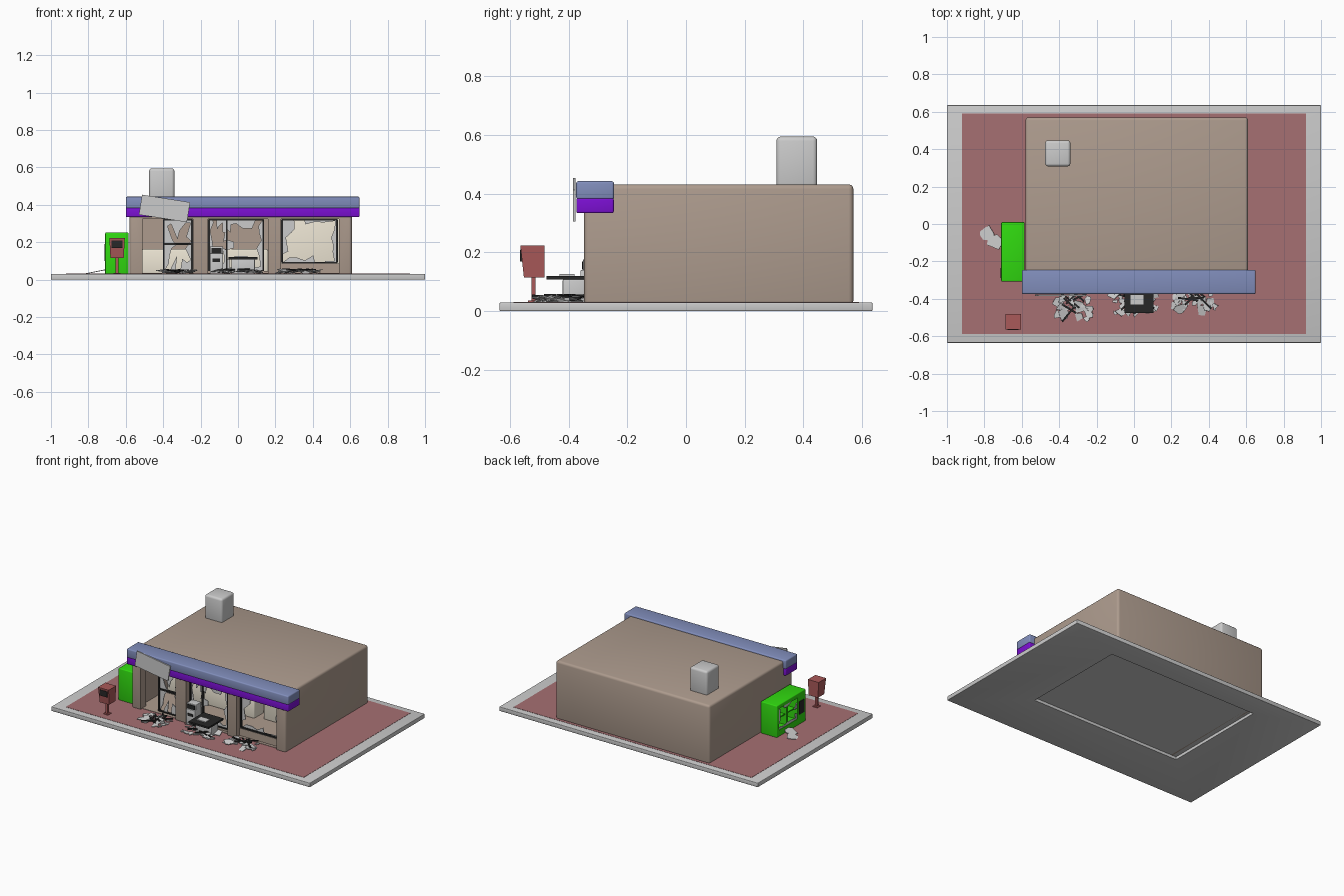
import bpy, bmesh, math, random
from mathutils import Matrix, Vector, Euler

if "Cube" in bpy.data.objects:
    bpy.data.objects.remove(bpy.data.objects["Cube"])

random.seed(7)
mats = {}
COLORS = dict(brown=(0.42, 0.33, 0.27), paving=(0.38, 0.16, 0.17), purple=(0.2, 0.005, 0.65),
              blue=(0.22, 0.27, 0.5), green=(0.03, 0.7, 0.005), red=(0.4, 0.1, 0.1),
              cream=(0.85, 0.79, 0.66), black=(0.02, 0.02, 0.02))


def paint(ob, color):
    if color:
        if color not in mats:
            mats[color] = bpy.data.materials.new(color)
            mats[color].diffuse_color = (*COLORS[color], 1)
        ob.data.materials.append(mats[color])
    return ob


def finish(name, bm, color=None):
    bmesh.ops.recalc_face_normals(bm, faces=bm.faces)
    me = bpy.data.meshes.new(name)
    bm.to_mesh(me)
    bm.free()
    ob = bpy.data.objects.new(name, me)
    bpy.context.collection.objects.link(ob)
    return paint(ob, color)


def add_box(bm, x, y, z):
    size = [b - a for a, b in (x, y, z)]
    mid = [(a + b) / 2 for a, b in (x, y, z)]
    return bmesh.ops.create_cube(bm, size=1, matrix=Matrix.Translation(mid) @ Matrix.Diagonal((*size, 1)))["verts"]


def box(name, x, y, z, color=None, bevel=0):
    bm = bmesh.new()
    add_box(bm, x, y, z)
    if bevel:
        bmesh.ops.bevel(bm, geom=bm.edges[:], offset=bevel, segments=3, profile=0.5, affect='EDGES')
    ob = finish(name, bm, color)
    if bevel:
        smooth(ob)
    return ob


def smooth(ob):
    bpy.ops.object.select_all(action='DESELECT')
    ob.select_set(True)
    bpy.context.view_layer.objects.active = ob
    bpy.ops.object.shade_smooth_by_angle(angle=math.radians(35))


def cut(ob, *boxes):
    for b in boxes:
        cutter = box("cutter", *b)
        cutter.hide_render = True
        mod = ob.modifiers.new("cut", 'BOOLEAN')
        mod.operation, mod.solver, mod.object = 'DIFFERENCE', 'EXACT', cutter
        bpy.context.view_layer.objects.active = ob
        bpy.ops.object.modifier_apply(modifier=mod.name)
        bpy.data.objects.remove(cutter)


def add_shard(bm, matrix, radius, thick=0.004):
    n = random.randint(4, 6)
    rim = []
    for i in range(n):
        a = 2 * math.pi * (i + random.uniform(-.3, .3)) / n
        r = radius * random.uniform(.6, 1.15)
        rim.append((r * math.cos(a), r * math.sin(a)))
    lo, hi = ([bm.verts.new(matrix @ Vector((u, v, h))) for u, v in rim] for h in (-thick / 2, thick / 2))
    bm.faces.new(lo[::-1])
    bm.faces.new(hi)
    for i in range(n):
        j = (i + 1) % n
        bm.faces.new((lo[i], lo[j], hi[j], hi[i]))


def broken_glass(name, center, w, h, rot=0, reach=0.55, n=5):
    # jagged ring of glass left in a frame
    bm = bmesh.new()
    c = [(-1, -1), (1, -1), (1, 1), (-1, 1)]
    outer, inner = [], []
    for k in range(4):
        (x0, z0), (x1, z1) = c[k], c[(k + 1) % 4]
        for i in range(n):
            t = i / n
            px, pz = (x0 + (x1 - x0) * t) * w / 2, (z0 + (z1 - z0) * t) * h / 2
            s = random.uniform(.06, reach)
            outer.append(bm.verts.new((px, 0, pz)))
            inner.append(bm.verts.new((px * (1 - s), 0, pz * (1 - s))))
    m = len(outer)
    for i in range(m):
        j = (i + 1) % m
        if random.random() < .85:
            bm.faces.new((outer[i], outer[j], inner[j], inner[i]))
    bmesh.ops.delete(bm, geom=[v for v in bm.verts if not v.link_faces], context='VERTS')
    ob = finish(name, bm)
    ob.location, ob.rotation_euler = center, (0, 0, rot)
    ob.modifiers.new("thickness", 'SOLIDIFY').thickness = 0.005


def frame(name, x, z, y, posts=(), rails=()):
    bm = bmesh.new()
    t, d = 0.005, (y - .008, y + .008)
    for px in (*x, *posts):
        add_box(bm, (px - t, px + t), d, z)
    for pz in (*z, *rails):
        add_box(bm, x, d, (pz - t, pz + t))
    finish(name, bm, "black")


def debris(name, x, y, count):
    # glass pieces and bent frame bars on the ground
    glass, bars = bmesh.new(), bmesh.new()
    for i in range(count):
        r = random.uniform(.012, .036)
        rot = Euler((random.uniform(-.25, .25), random.uniform(-.25, .25), random.uniform(0, 6.3))).to_matrix().to_4x4()
        add_shard(glass, Matrix.Translation((random.uniform(*x), random.uniform(*y), random.uniform(.037, .05))) @ rot, r)
    for i in range(7):
        half = random.uniform(.03, .075)
        vs = add_box(bars, (-half, half), (-.005, .005), (-.004, .004))
        pos = (random.uniform(x[0] + .06, x[1] - .05), random.uniform(y[0] + .03, y[1]), random.uniform(.04, .055))
        rot = Euler((0, random.uniform(-.1, .1), random.uniform(-.9, .9))).to_matrix().to_4x4()
        bmesh.ops.transform(bars, matrix=Matrix.Translation(pos) @ rot, verts=vs)
    finish(name + "_glass", glass)
    finish(name + "_bars", bars, "black")


# ground slab with recessed underside, and paving
slab = box("ground_slab", (-1, 1), (-.635, .635), (0, .03), bevel=.004)
cut(slab, ((-.58, .58), (-.28, .475), (-.05, .02)))
box("paving", (-.92, .92), (-.587, .59), (.025, .0315), "paving")

# hollow shop building with three front openings
shop = box("shop_walls", (-.58, .61), (-.347, .57), (.02, .432), "brown", bevel=.016)
cut(shop, ((-.54, .57), (-.285, .53), (.0, .385)),
    ((-.51, -.24), (-.4, -.2), (.0, .325)),
    ((-.16, .16), (-.4, -.2), (.0, .325)),
    ((.23, .54), (-.4, -.2), (.0, .325)))
smooth(shop)
box("shop_floor", (-.56, .59), (-.33, .55), (.028, .034), "brown")
box("window_sill_wall", (.22, .55), (-.31, -.28), (.03, .085), "brown")
box("low_sill", (-.17, .17), (-.31, -.28), (.03, .045), "brown")
box("roof_vent", (-.475, -.34), (.308, .447), (.42, .595), bevel=.015)

# fascia and the loose sign panel
box("fascia_lower", (-.6, .65), (-.373, -.246), (.334, .385), "purple", .006)
box("fascia_upper", (-.6, .65), (-.374, -.245), (.38, .443), "blue", .008)
sign = box("loose_sign_panel", (-.13, .13), (-.004, .004), (-.054, .054))
sign.location, sign.rotation_euler = (-.393, -.38, .38), (0, math.radians(9), 0)

# interior counters
box("counter", (-.515, .16), (-.05, .06), (.03, .163), "cream", .008)
box("tall_cabinet", (.21, .56), (-.02, .1), (.03, .34), "cream", .008)

# door, windows and the broken panes in them
frame("door_frame", (-.397, -.245), (.035, .32), -.3, rails=(.19,))
frame("middle_window_frame", (-.155, .135), (.047, .32), -.3, posts=(-.06,))
frame("right_window_frame", (.235, .53), (.09, .32), -.3)
broken_glass("door_glass", (-.32, -.3, .18), .15, .28, reach=.9)
broken_glass("middle_glass_left", (-.107, -.3, .185), .09, .27, reach=.5)
broken_glass("middle_glass_right", (.038, -.3, .185), .19, .27, reach=.4)
broken_glass("right_window_glass", (.383, -.3, .205), .29, .23, reach=.5)

# debris piles
debris("door_debris", (-.44, -.23), (-.52, -.38), 20)
debris("middle_debris", (-.13, .12), (-.48, -.37), 26)
debris("right_debris", (.22, .44), (-.46, -.37), 30)

# cash machine and checkout stand in the middle opening
box("cash_machine_body", (-.15, -.08), (-.36, -.29), (.03, .14), bevel=.004)
box("cash_machine_head", (-.15, -.08), (-.35, -.29), (.135, .178), bevel=.004)
box("cash_machine_screen", (-.142, -.088), (-.355, -.34), (.142, .17), "black")
box("cash_machine_slot", (-.135, -.095), (-.364, -.35), (.095, .112), "black")
box("checkout_stand", (-.035, .09), (-.42, -.345), (.03, .108), bevel=.004)
box("checkout_top", (-.05, .105), (-.475, -.31), (.108, .12), "black")
box("checkout_tray", (-.02, .05), (-.43, -.38), (.12, .126))

# green vending machine facing left
vend = box("vending_machine", (-.71, -.585), (-.308, .01), (.028, .252), "green", .006)
cut(vend, ((-.75, -.61), (-.215, -.015), (.075, .225)))
smooth(vend)
box("vending_divider", (-.705, -.61), (-.12, -.105), (.07, .23), "green")
box("vending_shelf", (-.69, -.605), (-.22, -.01), (.142, .15), "green")
box("vending_panel", (-.714, -.7), (-.288, -.235), (.1, .19), "black")
broken_glass("vending_glass", (-.702, -.115, .15), .2, .15, math.pi / 2, .3, 4)
bm = bmesh.new()
for px, py, r in ((-.745, -.09, .05), (-.785, -.05, .042)):
    add_shard(bm, Matrix.Translation((px, py, .03 + (px + .82) * .2)) @ Matrix.Rotation(-.2, 4, 'Y'), r)
finish("vending_fallen_glass", bm)

# pay terminal on a post
bm = bmesh.new()
vs = add_box(bm, (-.688, -.605), (-.564, -.482), (.115, .223))
for v in vs:
    if v.co.z < .15:
        v.co.x += .006 if v.co.x < -.64 else -.006
        if v.co.y < -.5:
            v.co.y += .012
finish("terminal_head", bm, "red")
box("terminal_screen", (-.676, -.617), (-.566, -.545), (.17, .21), "black")
box("terminal_post", (-.654, -.639), (-.527, -.512), (.03, .12), "red")
box("terminal_foot", (-.665, -.628), (-.538, -.501), (.03, .036), "red")

for m in bpy.data.materials:
    if m.users and not m.is_grease_pencil:
        m.use_nodes = True
        m.node_tree.nodes["Principled BSDF"].inputs["Base Color"].default_value = m.diffuse_color
